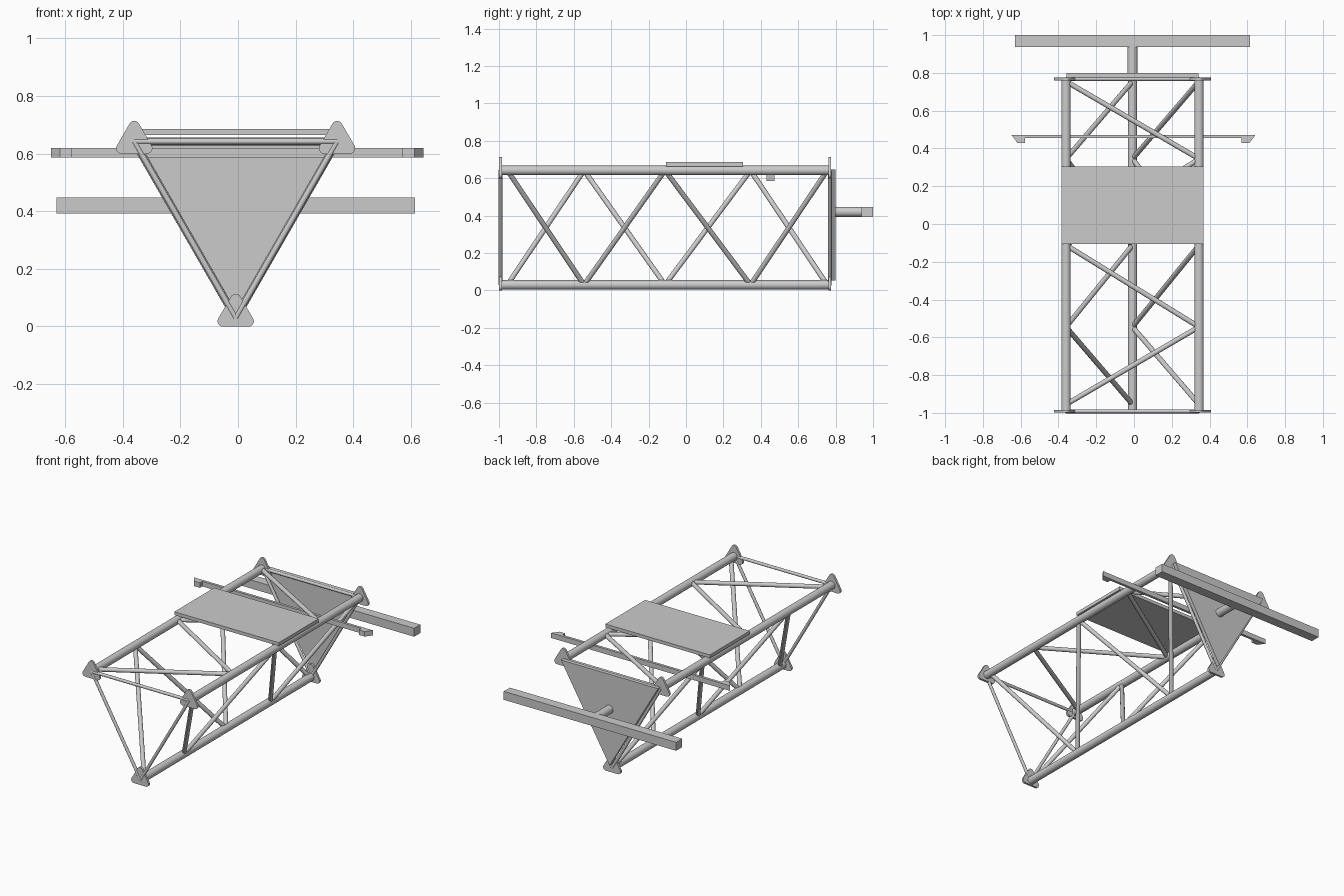
import bpy, bmesh, math
from mathutils import Vector

if "Cube" in bpy.data.objects:
    bpy.data.objects.remove(bpy.data.objects["Cube"])

CX = -0.008                 # centre line of the truss
HALF = 0.352                # half spacing of the upper chords
TOP_Z, LOW_Z = 0.642, 0.03  # chord heights
FRONT, REAR = -0.992, 0.768


def finish(name, bm, smooth=False):
    bmesh.ops.recalc_face_normals(bm, faces=bm.faces)
    me = bpy.data.meshes.new(name)
    bm.to_mesh(me)
    bm.free()
    ob = bpy.data.objects.new(name, me)
    bpy.context.collection.objects.link(ob)
    if smooth:
        bpy.ops.object.select_all(action='DESELECT')
        bpy.context.view_layer.objects.active = ob
        ob.select_set(True)
        bpy.ops.object.shade_smooth_by_angle(angle=math.radians(40))
    return ob


def tube(name, a, b, r, sides=24):
    a, b = Vector(a), Vector(b)
    d = b - a
    bm = bmesh.new()
    bmesh.ops.create_cone(bm, cap_ends=True, segments=sides, radius1=r, radius2=r, depth=d.length)
    ob = finish(name, bm, True)
    ob.location = (a + b) / 2
    ob.rotation_euler = Vector((0, 0, 1)).rotation_difference(d).to_euler()
    return ob


def prism(name, pts, offset, smooth=False):
    bm = bmesh.new()
    face = bm.faces.new([bm.verts.new(p) for p in pts])
    ext = bmesh.ops.extrude_face_region(bm, geom=[face], use_keep_orig=True)
    verts = [v for v in ext['geom'] if isinstance(v, bmesh.types.BMVert)]
    bmesh.ops.translate(bm, verts=verts, vec=offset)
    return finish(name, bm, smooth)


def box(name, x0, x1, y0, y1, z0, z1):
    return prism(name, [(x0, y0, z0), (x1, y0, z0), (x1, y1, z0), (x0, y1, z0)], (0, 0, z1 - z0))


def rounded(corners, r, steps=6):
    """Outline of a convex counter-clockwise polygon grown by radius r."""
    out, n = [], len(corners)
    for i, (x, z) in enumerate(corners):
        px, pz = corners[i - 1]
        nx, nz = corners[(i + 1) % n]
        a0 = math.atan2(z - pz, x - px) - math.pi / 2
        turn = (math.atan2(nz - z, nx - x) - math.pi / 2 - a0) % math.tau
        for k in range(steps + 1):
            a = a0 + turn * k / steps
            out.append((x + r * math.cos(a), z + r * math.sin(a)))
    return out


# Three main chords
chords = {"left": (CX - HALF, TOP_Z), "right": (CX + HALF, TOP_Z), "lower": (CX, LOW_Z)}
for key, (x, z) in chords.items():
    tube(key + "_chord", (x, FRONT, z), (x, REAR, z), 0.025, 32)

# Rounded corner brackets and end frame rods
outline = rounded([(-0.044, 0.018), (0.044, 0.018), (0, 0.094)], 0.019)
for end, y in (("front", FRONT), ("rear", REAR)):
    for key, (x, z) in chords.items():
        base = 0.0 if key == "lower" else 0.6
        prism(f"{end}_{key}_bracket", [(x + u, y - 0.007, base + v) for u, v in outline],
              (0, 0.014, 0), True)
    for a, b in (("left", "right"), ("left", "lower"), ("right", "lower")):
        (xa, za), (xb, zb) = chords[a], chords[b]
        tube(f"{end}_{a}_{b}_rod", (xa, y, za), (xb, y, zb), 0.010)

# Zigzag braces on the three faces
nodes = [-0.955, -0.545, -0.112, 0.345, 0.755]
for a, b in (("lower", "left"), ("right", "lower"), ("left", "right")):
    for i in range(4):
        p, q = (a, b) if i % 2 == 0 else (b, a)
        (xp, zp), (xq, zq) = chords[p], chords[q]
        tube(f"{a}_{b}_brace_{i}", (xp, nodes[i], zp), (xq, nodes[i + 1], zq), 0.0135)

# Deck plate on top of the chords
box("deck_plate", -0.385, 0.369, -0.106, 0.304, 0.664, 0.686)

# Triangular rear panel
prism("rear_panel", [(CX - 0.35, 0.776, 0.648), (CX, 0.776, 0.054), (CX + 0.35, 0.776, 0.648)],
      (0, 0.024, 0))

# Rear post and cross beam
tube("rear_post", (CX, 0.79, 0.42), (CX, 0.95, 0.42), 0.027, 32)
box("rear_beam", -0.629, 0.615, 0.937, 1.0, 0.392, 0.447)

# Cross bar under the chords with hooked ends
half = [(0.646, 0.472), (0.615, 0.43), (0.573, 0.43), (0.573, 0.455)]
bar = [(x, y) for x, y in half] + [(-x, y) for x, y in reversed(half)]
prism("cross_bar", [(x - 0.003, y, 0.586) for x, y in bar], (0, 0, 0.033))
